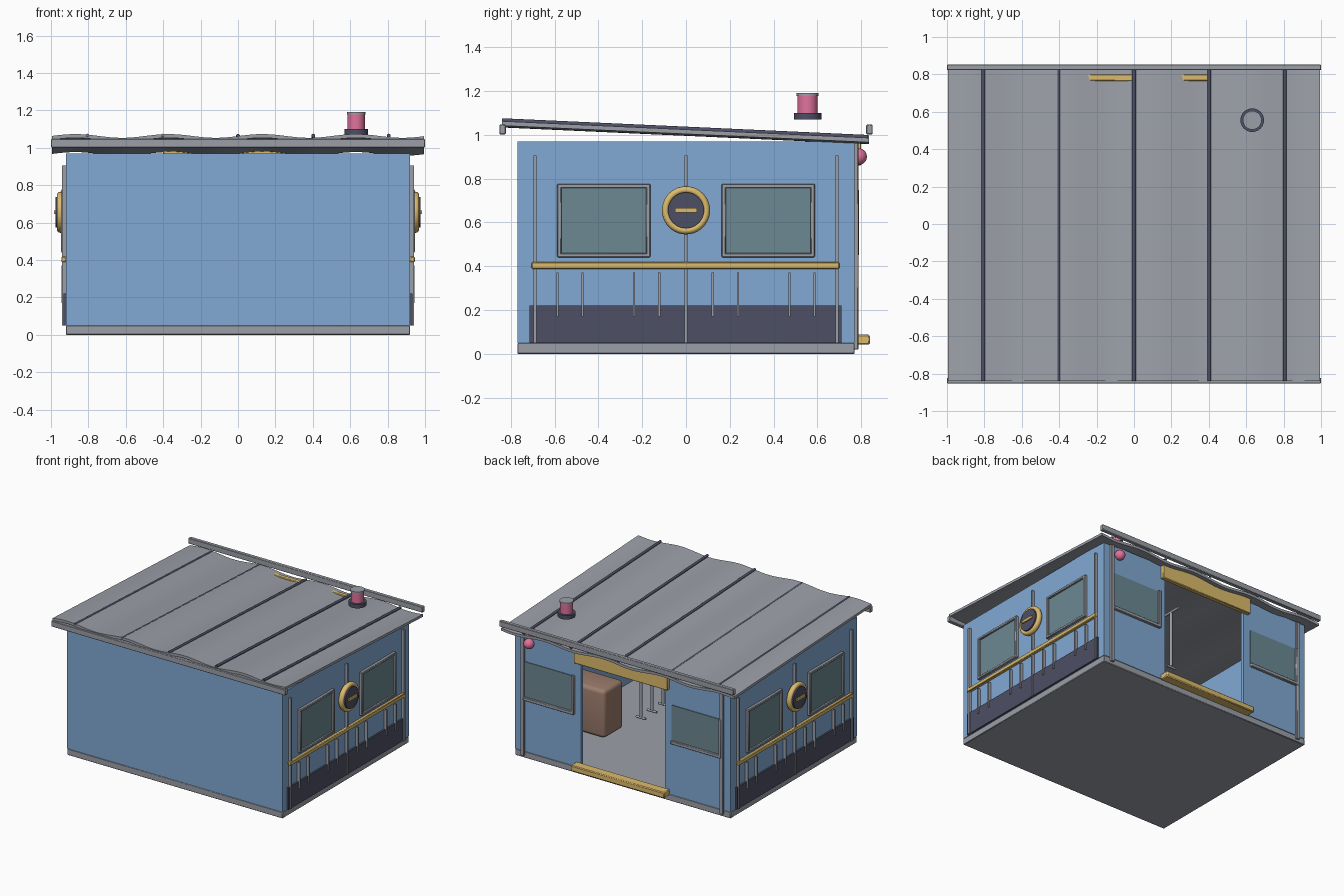
import bpy, bmesh, math
from mathutils import Vector

if "Cube" in bpy.data.objects:
    bpy.data.objects.remove(bpy.data.objects["Cube"])


def mat(name, rgb):
    m = bpy.data.materials.new(name)
    m.diffuse_color = (*rgb, 1)
    m.use_nodes = True
    m.node_tree.nodes["Principled BSDF"].inputs["Base Color"].default_value = m.diffuse_color
    return m


BLUE = mat("blue_paint", (0.22, 0.40, 0.66))
DARK = mat("dark_trim", (0.075, 0.08, 0.13))
GOLD = mat("yellow_trim", (0.72, 0.50, 0.15))
GLASS = mat("window_glass", (0.15, 0.25, 0.29))
PINK = mat("pink_lamp", (0.75, 0.17, 0.33))
BROWN = mat("seat_brown", (0.33, 0.2, 0.15))
GREY = mat("grey_metal", (0.33, 0.35, 0.39))


def finish(bm, name, m, smooth=False):
    bmesh.ops.recalc_face_normals(bm, faces=bm.faces)
    me = bpy.data.meshes.new(name)
    bm.to_mesh(me)
    bm.free()
    ob = bpy.data.objects.new(name, me)
    bpy.context.collection.objects.link(ob)
    me.materials.append(m)
    if smooth:
        bpy.context.view_layer.objects.active = ob
        bpy.ops.object.select_all(action='DESELECT')
        ob.select_set(True)
        bpy.ops.object.shade_smooth_by_angle(angle=math.radians(40))
    return ob


def box(name, x, y, z, m=GREY, bevel=0.0, segs=1):
    """Box from (min, max) ranges."""
    bm = bmesh.new()
    bmesh.ops.create_cube(bm, size=1)
    for v in bm.verts:
        v.co = [(r[0] + r[1]) / 2 + c * (r[1] - r[0]) for r, c in zip((x, y, z), v.co)]
    if bevel:
        bmesh.ops.bevel(bm, geom=bm.edges[:], offset=bevel, segments=segs,
                        profile=0.5, affect='EDGES')
    return finish(bm, name, m, bevel > 0)


def rod(name, a, b, r, m=GREY, sides=12):
    """Cylinder between two points."""
    a, b = Vector(a), Vector(b)
    bm = bmesh.new()
    bmesh.ops.create_cone(bm, cap_ends=True, segments=sides, radius1=r, radius2=r,
                          depth=(b - a).length)
    q = Vector((0, 0, 1)).rotation_difference(b - a)
    for v in bm.verts:
        v.co = q @ v.co + (a + b) / 2
    return finish(bm, name, m, True)


def sx(s, a, b):
    """Range on the side s of the x axis."""
    return tuple(sorted((s * a, s * b)))


# floor and walls
box("floor_slab", (-.92, .92), (-.77, .77), (0, .05), GREY, .004)
box("front_wall", (-.92, .92), (-.77, -.74), (.05, .97), BLUE)

for s, side in ((1, "right"), (-1, "left")):
    box(side + "_wall", sx(s, .89, .92), (-.74, .77), (.05, .97), BLUE)
    box(side + "_back_panel", sx(s, .36, .89), (.74, .77), (.05, .97), BLUE)

    # side cladding and rails
    box(side + "_lower_panel", sx(s, .92, .933), (-.715, .71), (.05, .22), DARK)
    box(side + "_rail", sx(s, .92, .945), (-.705, .70), (.388, .418), GOLD, .004)
    for i in (-1, 0, 1):
        box(side + "_wall_strip", sx(s, .92, .941), (i * .69 - .007, i * .69 + .007), (.05, .905))
    for y in (.1225, .237, .4725, .587):
        for t in (1, -1):
            box(side + "_short_bar", sx(s, .92, .943), (t * y - .005, t * y + .005), (.17, .37))

    # side windows with frames
    for t in (1, -1):
        y0, y1 = sorted((t * .163, t * .588))
        box(side + "_window_glass", sx(s, .92, .932), (y0 + .012, y1 - .012), (.452, .763), GLASS)
        for z0 in (.44, .756):
            box(side + "_window_frame", sx(s, .92, .946), (y0, y1), (z0, z0 + .02), GREY, .004)
        for yy in (y0, y1 - .02):
            box(side + "_window_frame", sx(s, .92, .946), (yy, yy + .02), (.44, .776), GREY, .004)

    # round badge: ring, disc and slot bar
    bm = bmesh.new()
    n, k = 40, 12
    rings = []
    for i in range(n):
        a = 2 * math.pi * i / n
        ring = []
        for j in range(k):
            b = 2 * math.pi * j / k
            r = .093 + .017 * math.cos(b)
            ring.append(bm.verts.new((s * (.948 + .021 * math.sin(b)),
                                      r * math.cos(a), .655 + r * math.sin(a))))
        rings.append(ring)
    for i in range(n):
        for j in range(k):
            p, q = rings[i], rings[(i + 1) % n]
            bm.faces.new((p[j], p[(j + 1) % k], q[(j + 1) % k], q[j]))
    finish(bm, side + "_badge_ring", GOLD, True)
    rod(side + "_badge_disc", (s * .92, 0, .655), (s * .975, 0, .655), .082, DARK, 40)
    box(side + "_badge_bar", sx(s, .97, .985), (-.05, .05), (.645, .665), GOLD)

    # back corner posts and seats
    box(side + "_back_post", sx(s, .835, .865), (.765, .787), (.02, .965), GREY, .003)
    box(side + "_seat", sx(s, .495, .85), (.05, .29), (.05, .42), BROWN, .03, 4)

    # back windows with a sill and one upright
    x0, x1 = sx(s, .42, .84)
    box(side + "_back_glass", (x0, x1), (.765, .776), (.46, .745), GLASS)
    box(side + "_back_sill", (x0, x1), (.765, .79), (.45, .475), GREY, .003)
    box(side + "_back_upright", (x0 - .01, x0 + .012), (.765, .79), (.45, .75), GREY, .003)

# doorway
box("door_lintel", (-.4, .4), (.765, .8), (.86, .989), GOLD, .004)
box("door_step", (-.4, .4), (.765, .84), (.042, .087), GOLD, .006)

# hanging grab bars inside
rod("grab_rail", (.055, .12, .85), (.055, .55, .85), .01)
for y in (.2, .335, .47):
    rod("grab_strap", (.055, y, .41), (.055, y, .85), .011)
    rod("grab_handle", (.015, y, .405), (.095, y, .405), .009)


# sloping wavy roof
def slope(y):
    return 1.015 - .0455 * y


bm = bmesh.new()
N, M = 80, 8
layers = []
for h in (.01, -.01):
    layers.append([[bm.verts.new((x, y, slope(y) + h + .01 * math.cos(4 * math.pi * (x - .13))))
                    for x in [-.995 + 1.99 * i / N for i in range(N + 1)]]
                   for y in [-.84 + 1.675 * j / M for j in range(M + 1)]])
top, bot = layers
for g in layers:
    for j in range(M):
        for i in range(N):
            bm.faces.new((g[j][i], g[j][i + 1], g[j + 1][i + 1], g[j + 1][i]))
for j in (0, M):
    for i in range(N):
        bm.faces.new((top[j][i], top[j][i + 1], bot[j][i + 1], bot[j][i]))
for i in (0, N):
    for j in range(M):
        bm.faces.new((top[j][i], top[j + 1][i], bot[j + 1][i], bot[j][i]))
finish(bm, "roof", GREY, True)

# roof ribs and edge beams
for i in range(-2, 3):
    rod("roof_rib", (i * .403, -.84, slope(-.84) + .012), (i * .403, .83, slope(.83) + .012), .01, DARK)
for s, n in ((-1, "front"), (1, "back")):
    box(n + "_gutter", (-1, 1), sx(s, .823, .852), (1.002, 1.046), GREY, .003)

# roof beacon
for n, z0, z1, r, m in (("beacon_base", 1.07, 1.1, .063, DARK),
                        ("beacon_lamp", 1.098, 1.18, .046, PINK),
                        ("beacon_cap", 1.178, 1.19, .05, GREY)):
    rod(n, (.632, .555, z0), (.632, .555, z1), r, m, 32)

# small round lamp beside the back corner
bm = bmesh.new()
bmesh.ops.create_uvsphere(bm, u_segments=24, v_segments=14, radius=.038)
bmesh.ops.translate(bm, verts=bm.verts, vec=(.79, .788, .9))
finish(bm, "back_lamp", PINK, True)
